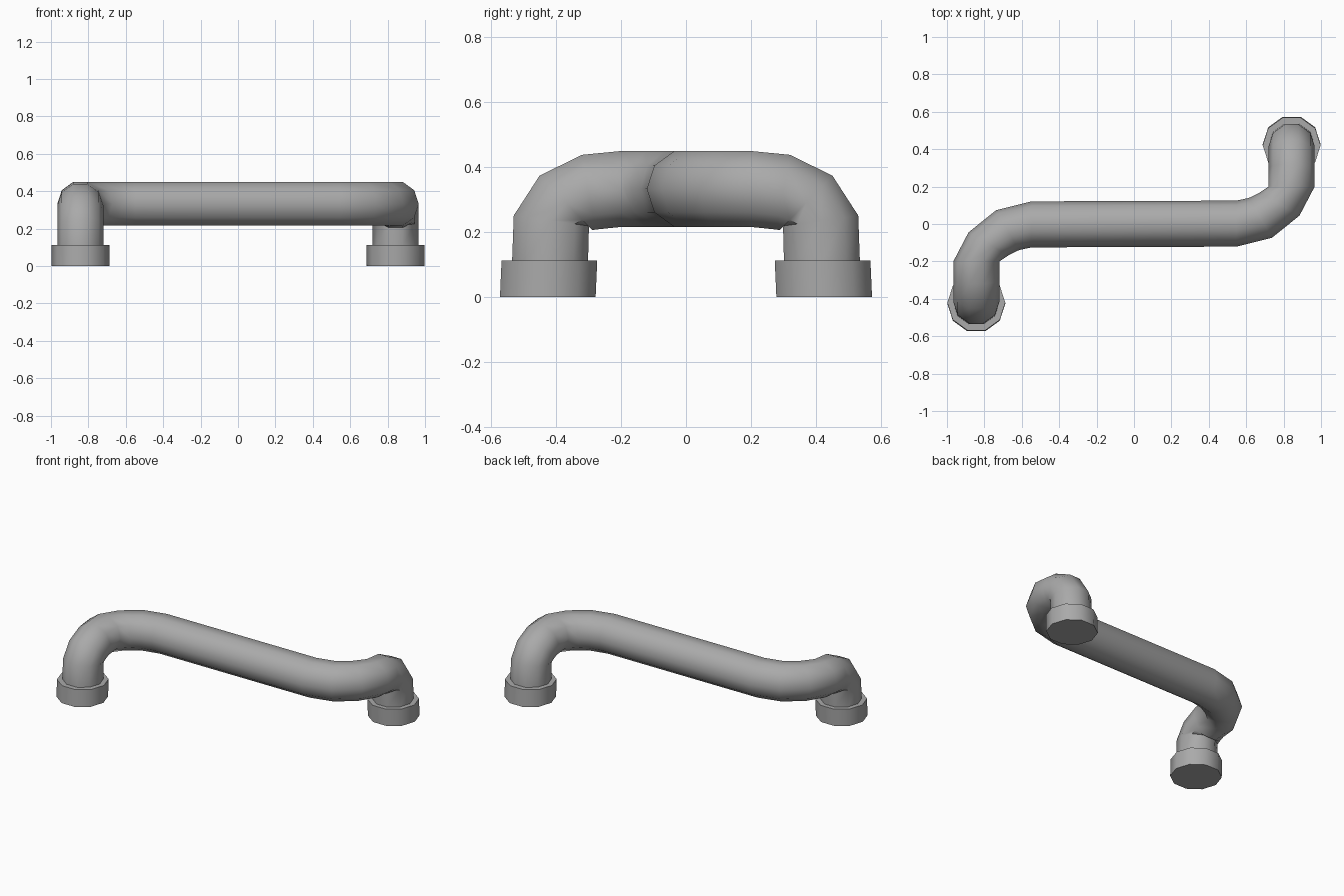
import bpy
import bmesh
from math import sin, cos, pi, radians
from mathutils import Vector

cube = bpy.data.objects.get("Cube")
if cube:
    bpy.data.objects.remove(cube, do_unlink=True)

SIDES = 10
PIPE_R = 0.123
FOOT_R = 0.155
LEG_X, LEG_Y = 0.843, 0.424

grey = bpy.data.materials.new("grey_metal")
grey.use_nodes = True
colour = (0.4, 0.4, 0.4, 1)
grey.diffuse_color = colour
grey.node_tree.nodes["Principled BSDF"].inputs["Base Color"].default_value = colour


def ring(bm, centre, side, up, radius):
    return [bm.verts.new(centre + radius * (cos(a) * side + sin(a) * up))
            for a in (2 * pi * i / SIDES for i in range(SIDES))]


def loft(name, stations):
    """Skin a tube through (centre, side, up, radius) stations and cap its ends."""
    bm = bmesh.new()
    rings = [ring(bm, *s) for s in stations]
    for a, b in zip(rings, rings[1:]):
        for i in range(SIDES):
            j = (i + 1) % SIDES
            bm.faces.new((a[i], a[j], b[j], b[i]))
    bm.faces.new(rings[0])
    bm.faces.new(rings[-1])
    bmesh.ops.recalc_face_normals(bm, faces=bm.faces)
    mesh = bpy.data.meshes.new(name)
    bm.to_mesh(mesh)
    bm.free()
    mesh.materials.append(grey)
    obj = bpy.data.objects.new(name, mesh)
    bpy.context.collection.objects.link(obj)
    bpy.ops.object.select_all(action='DESELECT')
    obj.select_set(True)
    bpy.context.view_layer.objects.active = obj
    bpy.ops.object.shade_smooth_by_angle(angle=radians(50))
    return obj


X, Z = Vector((1, 0, 0)), Vector((0, 0, 1))

# Half the pipe: up the leg and over the elbow (y, z, tilt from upright)
half = []
for y, z, tilt in [(LEG_Y, 0.02, 0), (0.419, 0.11, 2), (0.415, 0.235, 8),
                   (0.370, 0.290, 46), (0.300, 0.323, 80), (0.200, 0.333, 90)]:
    t = radians(tilt)
    half.append((Vector((LEG_X, y, z)), X, Vector((0, cos(t), sin(t))), PIPE_R))

# Then round the level bend into the crossbar (x, y, turn)
for x, y, turn in [(0.778, 0.106, 30), (0.676, 0.033, 60), (0.548, 0.002, 90)]:
    t = radians(turn)
    half.append((Vector((x, y, 0.333)), Vector((cos(t), -sin(t), 0)), Z, PIPE_R))


# The other half is the same run turned half a circle about z
def turned(v):
    return Vector((-v.x, -v.y, v.z))


other = []
for centre, side, up, radius in reversed(half):
    # Keep the side vector so the ring order carries on along the pipe
    new_up = up if up.z == 1 else Vector((0, -up.y, up.z))
    other.append((turned(centre), side, new_up, radius))

loft("pipe", half + other)

# Collars the legs stand in
for name, s in (("left_foot", 1), ("right_foot", -1)):
    loft(name, [(Vector((s * LEG_X, s * y, z)), X, Vector((0, 1, 0)), FOOT_R)
                for y, z in ((LEG_Y + 0.002, 0), (LEG_Y - 0.003, 0.113))])
